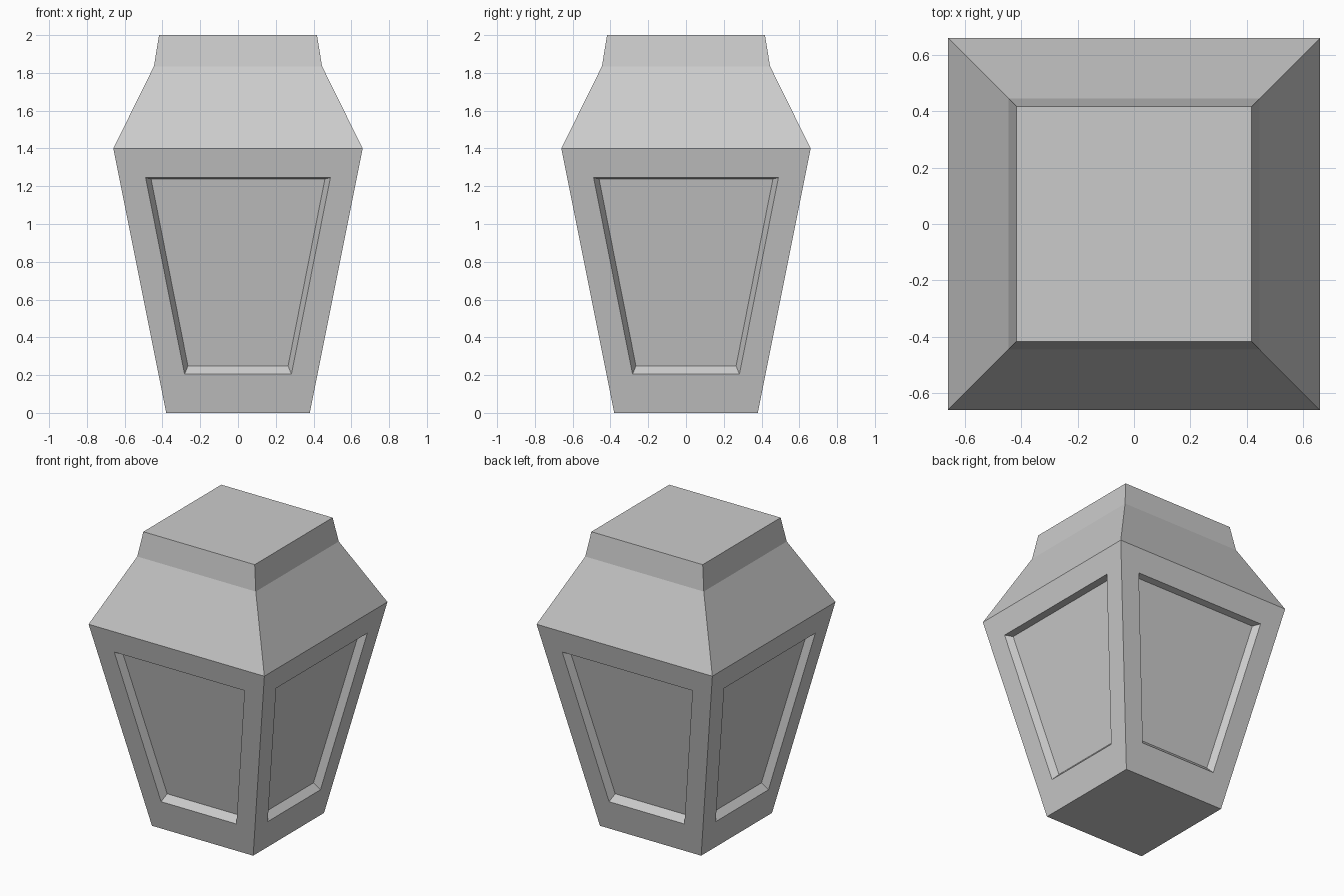
import bpy, bmesh
from mathutils import Matrix, Vector
from math import pi

cube = bpy.data.objects.get("Cube")
if cube:
    bpy.data.objects.remove(cube)

# One plain grey for the whole lantern
GREY = (0.6, 0.6, 0.6, 1)
grey = bpy.data.materials.new("plain_grey")
grey.use_nodes = True
grey.diffuse_color = GREY
grey.node_tree.nodes["Principled BSDF"].inputs["Base Color"].default_value = GREY

BASE, EAVES, WALL_TOP = 0.38, 0.66, 1.40


def wall_half(z):
    """Half width of the flaring body at height z."""
    return BASE + (EAVES - BASE) * z / WALL_TOP


def quad_loop(bottom, top):
    """Four corners of a front trapezoid; each edge is (half width, depth, z)."""
    (a, da, za), (b, db, zb) = bottom, top
    return [Vector(p) for p in ((-a, -da, za), (a, -da, za), (b, -db, zb), (-b, -db, zb))]


def bridge(bm, outer, inner):
    for i in range(4):
        j = (i + 1) % 4
        bm.faces.new([bm.verts.new(p) for p in (outer[i], outer[j], inner[j], inner[i])])


def finish(bm, name):
    bmesh.ops.remove_doubles(bm, verts=bm.verts, dist=0.0005)
    bmesh.ops.recalc_face_normals(bm, faces=bm.faces)
    mesh = bpy.data.meshes.new(name)
    bm.to_mesh(mesh)
    bm.free()
    mesh.materials.append(grey)
    bpy.context.collection.objects.link(bpy.data.objects.new(name, mesh))


# Lantern: four walls with sunken panes, stepped hipped roof and a flat base
bm = bmesh.new()
wall = quad_loop((BASE, BASE, 0), (EAVES, EAVES, WALL_TOP))
rim = quad_loop((0.283, wall_half(0.205), 0.205), (0.489, wall_half(1.245), 1.245))
pane = quad_loop((0.265, wall_half(0.205) - 0.04, 0.248),
                 (0.46, wall_half(1.245) - 0.045, 1.238))
roof = [(EAVES, WALL_TOP), (0.445, 1.835), (0.418, 2.0)]

for k in range(4):
    turn = Matrix.Rotation(k * pi / 2, 3, "Z")
    w, r, p = ([turn @ v for v in loop] for loop in (wall, rim, pane))
    bridge(bm, w, r)
    bridge(bm, r, p)
    bm.faces.new([bm.verts.new(v) for v in p])
    for (a, za), (b, zb) in zip(roof, roof[1:]):
        bm.faces.new([bm.verts.new(turn @ v) for v in quad_loop((a, a, za), (b, b, zb))])

for half, z in ((BASE, 0), roof[-1]):
    bm.faces.new([bm.verts.new((x * half, y * half, z))
                  for x, y in ((-1, -1), (1, -1), (1, 1), (-1, 1))])
finish(bm, "lantern")
